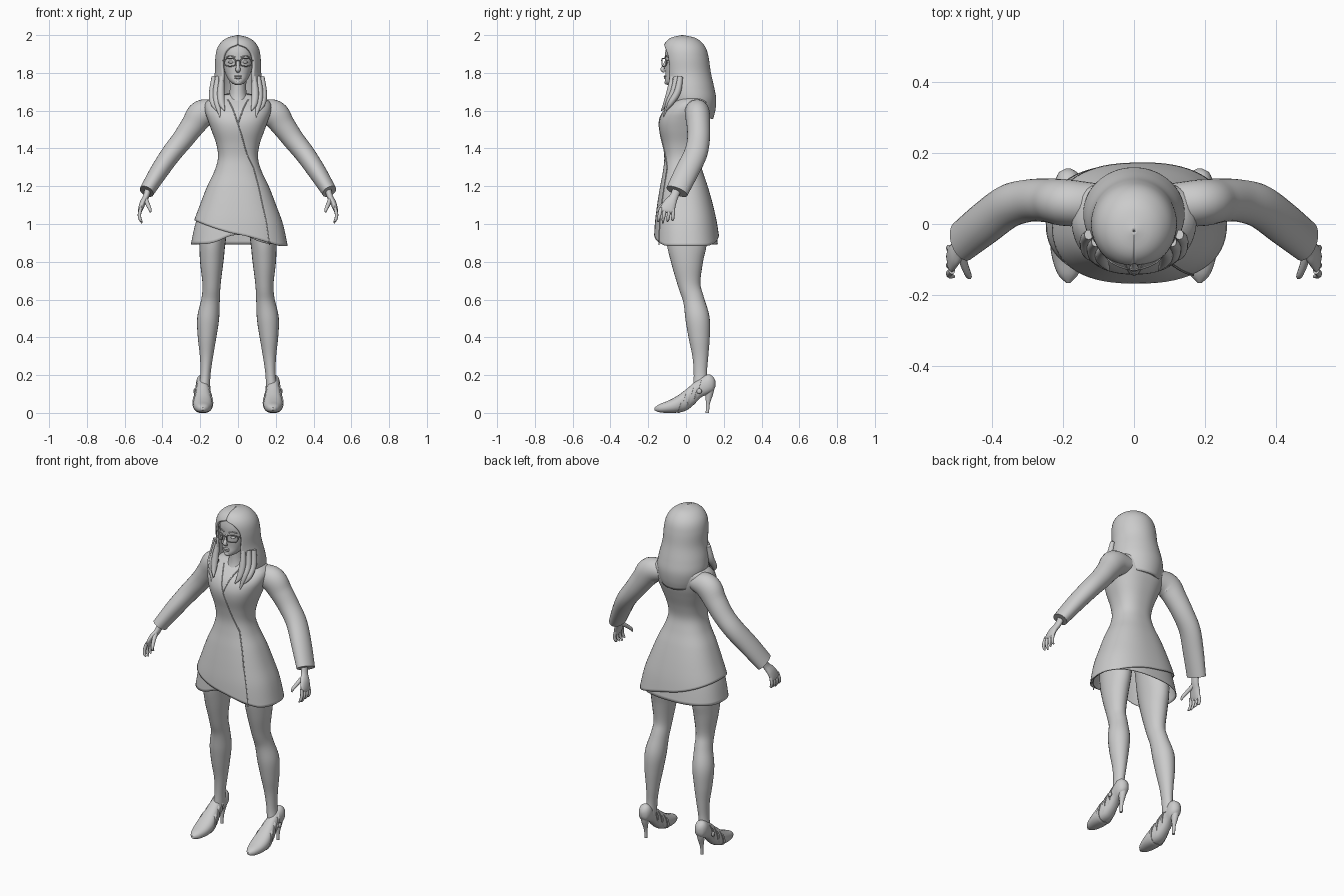
import bpy, bmesh, math
from mathutils import Vector

cube = bpy.data.objects.get("Cube")
if cube:
    bpy.data.objects.remove(cube)

clay = bpy.data.materials.new("plain_grey")
clay.use_nodes = True
clay.diffuse_color = (0.6, 0.6, 0.6, 1)
clay.node_tree.nodes["Principled BSDF"].inputs["Base Color"].default_value = (0.6, 0.6, 0.6, 1)


# --- helpers ---
def spline(keys, t):
    """Cubic interpolation of rows whose first value is the parameter."""
    i = 0
    while i < len(keys) - 2 and t > keys[i + 1][0]:
        i += 1
    a, b = keys[i], keys[i + 1]
    before, after = keys[max(i - 1, 0)], keys[min(i + 2, len(keys) - 1)]
    h = b[0] - a[0]
    s = min(max((t - a[0]) / h, 0), 1)
    out = []
    for k in range(1, len(a)):
        m = (b[k] - before[k]) / (b[0] - before[0]) * h
        n = (after[k] - a[k]) / (after[0] - a[0]) * h
        d = b[k] - a[k]
        out.append(a[k] + s * (m + s * (3 * d - 2 * m - n + s * (m + n - 2 * d))))
    return out


def power(v, p):
    return math.copysign(abs(v) ** (2 / p), v)


def finish(name, bm, mirror=False, thick=0):
    bmesh.ops.recalc_face_normals(bm, faces=bm.faces)
    mesh = bpy.data.meshes.new(name)
    bm.to_mesh(mesh)
    bm.free()
    mesh.materials.append(clay)
    ob = bpy.data.objects.new(name, mesh)
    bpy.context.collection.objects.link(ob)
    if mirror:
        ob.modifiers.new("Mirror", 'MIRROR')
    if thick:
        solid = ob.modifiers.new("Thickness", 'SOLIDIFY')
        solid.thickness = thick
    bpy.ops.object.select_all(action='DESELECT')
    ob.select_set(True)
    bpy.context.view_layer.objects.active = ob
    bpy.ops.object.shade_smooth_by_angle(angle=math.radians(45))
    return ob


def skin(name, rings, wrap=True, caps=True, **options):
    bm = bmesh.new()
    rows = [[bm.verts.new(p) for p in ring] for ring in rings]
    n = len(rows[0])
    for r, q in zip(rows, rows[1:]):
        for j in range(n if wrap else n - 1):
            bm.faces.new((r[j], r[(j + 1) % n], q[(j + 1) % n], q[j]))
    if caps:
        bm.faces.new(rows[0])
        bm.faces.new(rows[-1])
    return finish(name, bm, **options)


def surface(table, z, a, p=2, out=0):
    """Point on an upright body; table rows are z, half width, front y, back y."""
    w, front, back = spline(table, z)
    return Vector(((w + out) * power(math.sin(a), p),
                   (front + back) / 2 - ((back - front) / 2 + out) * power(math.cos(a), p), z))


def shell(name, table, bottom, top, p=2, rows=40, n=48, gap=None, ease=1, **options):
    rings = []
    for i in range(rows + 1):
        ring = []
        for j in range(n + 1 if gap else n):
            z, a = top, 0
            for _ in range(3 if gap else 1):
                g = gap(z) if gap else 0
                a = g + (math.tau - 2 * g) * j / n
                z = top + (bottom(a) - top) * (i / rows) ** ease
            ring.append(surface(table, z, a, p))
        rings.append(ring)
    return skin(name, rings, wrap=not gap, **options)


def sweep(name, stations, side=(0, 1, 0), n=20, p=2, steps=5, mirror=True):
    """Tube through rows of x, y, z, half thickness, half width along side."""
    keys = [(i, *s) for i, s in enumerate(stations)]
    count = (len(keys) - 1) * steps
    path = [spline(keys, i / steps) for i in range(count + 1)]
    rings = []
    for i, row in enumerate(path):
        c = Vector(row[:3])
        t = (Vector(path[min(i + 1, count)][:3]) - Vector(path[max(i - 1, 0)][:3])).normalized()
        v = (Vector(side) - t * t.dot(Vector(side))).normalized()
        u = t.cross(v)
        angles = [math.tau * j / n for j in range(n)]
        rings.append([c + u * row[3] * power(math.cos(a), p) + v * row[4] * power(math.sin(a), p)
                      for a in angles])
    return skin(name, rings, mirror=mirror)


def line(name, points, r, mirror=False):
    return sweep(name, [(*p, r, r) for p in points], side=(0.1, 1, 0.2), n=6, steps=3, mirror=mirror)


def blob(name, at, size, mirror=False):
    bm = bmesh.new()
    bmesh.ops.create_uvsphere(bm, u_segments=16, v_segments=10, radius=1)
    for v in bm.verts:
        v.co = Vector([c + s * k for c, s, k in zip(at, size, v.co)])
    return finish(name, bm, mirror)


# --- coat with slanted hem, and skirt below ---
body = [(0.86, .268, -.172, .185), (1.0, .238, -.165, .165), (1.1, .202, -.153, .143),
        (1.2, .163, -.137, .115), (1.28, .125, -.122, .088), (1.35, .106, -.115, .072),
        (1.42, .114, -.124, .083), (1.5, .142, -.141, .108), (1.55, .16, -.14, .123),
        (1.6, .175, -.118, .13), (1.645, .17, -.075, .125), (1.67, .13, -.045, .108),
        (1.69, .06, -.03, .075)]


def coat_hem(a):
    return max(.885, .945 - .3 * .25 * math.sin(a))


def skirt_hem(a):
    return .893 + .05 * math.exp(-(math.sin(a) / .35) ** 2) * (math.cos(a) > 0)


shell("coat", body, coat_hem, 1.69, p=2.4, rows=56, n=64, caps=False, thick=.006)
under = [(z, w - .012, f + .012, b - .012) for z, w, f, b in body]
shell("skirt", under, skirt_hem, 1.3, p=2.4, n=64, rows=24, caps=False, thick=.004)


def trim(name, points, mirror=False):
    line(name, [surface(body, z, a, 2.4, .001) for a, z in points], .003, mirror)


trim("coat_overlap_edge", [(.62, .89), (.62, 1.0), (.63, 1.1), (.66, 1.2), (.7, 1.3)])
trim("lapel_edges", [(0, 1.53), (.05, 1.57), (.13, 1.62), (.3, 1.66)], True)
trim("wrap_edge", [(0, 1.53), (.12, 1.46), (.35, 1.38), (.7, 1.3)])

# --- sleeves, hands ---
sweep("sleeves", [(.11, .055, 1.60, .055, .06), (.19, .06, 1.583, .074, .066),
                  (.24, .066, 1.52, .064, .062), (.295, .066, 1.445, .057, .06),
                  (.355, .05, 1.37, .053, .062), (.42, .003, 1.275, .048, .063),
                  (.484, -.048, 1.172, .04, .06)], n=28)
sweep("palms", [(.475, -.045, 1.19, .018, .024), (.487, -.064, 1.145, .016, .023),
                (.505, -.085, 1.11, .016, .034), (.517, -.1, 1.075, .012, .038),
                (.519, -.105, 1.06, .006, .03)])
for i, name in enumerate(("index", "middle", "ring", "little")):
    y = -.132 + .021 * i
    tip = 1.005 + .008 * abs(i - 1)
    sweep(name + "_fingers", [(.514, y, 1.085, .009, .01), (.522, y - .008 + .003 * i, 1.05, .009, .0095),
                              (.518, y - .014 + .004 * i, 1.025, .008, .008),
                              (.508, y - .016 + .004 * i, tip, .004, .004)], n=10, steps=3)
sweep("thumbs", [(.49, -.078, 1.135, .012, .014), (.478, -.118, 1.105, .011, .011),
                 (.467, -.145, 1.08, .009, .009), (.463, -.152, 1.062, .004, .004)], n=10, steps=3)

# --- legs ---
sweep("legs", [(.115, 0, 1.1, .08, .1), (.134, .004, .92, .07, .108), (.139, .006, .8, .062, .085),
               (.14, .017, .68, .048, .06), (.145, .04, .6, .049, .056), (.158, .061, .5, .058, .064),
               (.164, .07, .4, .049, .056), (.167, .076, .3, .035, .042),
               (.172, .076, .21, .027, .035), (.178, .078, .14, .03, .04)], n=24)

# --- pointed high heeled shoes: y, sole, top, half width ---
last = [(-.166, .014, .028, .006), (-.145, .004, .044, .027), (-.1, 0, .062, .044),
        (-.05, .001, .088, .051), (0, .012, .124, .045), (.04, .042, .158, .037),
        (.08, .082, .186, .034), (.12, .1, .204, .036), (.147, .118, .188, .025),
        (.156, .14, .168, .008)]


def foot_ring(y, out=0, tilt=0):
    sole, top, w = spline(last, y)
    points = []
    for k in range(24):
        a = math.tau * k / 24
        points.append((.186 + (w + out) * power(math.cos(a), 2.4), y + tilt * math.sin(a),
                       (sole + top) / 2 + ((top - sole) / 2 + out) * power(math.sin(a), 2.2)))
    return points


lo, hi = last[0][0], last[-1][0]
skin("shoes", [foot_ring(lo + (hi - lo) * i / 36) for i in range(37)], mirror=True)
sweep("shoe_heels", [(.186, .122, .135, .026, .03), (.186, .122, .1, .019, .022),
                     (.186, .116, .05, .01, .011), (.186, .113, 0, .008, .009)], n=14)
for name, y in (("toe_straps", -.02), ("instep_straps", .02), ("ankle_straps", .06)):
    ends = [(y - .007, -.004), (y - .007, .006), (y + .007, .006), (y + .007, -.004)]
    skin(name, [foot_ring(v, out, .018) for v, out in ends], caps=False, mirror=True)
blob("strap_buckles", (.229, .07, .115), (.007, .014, .014), True)

# --- neck and head ---
neck = [(1.52, .04, -.125, .03), (1.6, .06, -.1, .06), (1.65, .056, -.066, .06),
        (1.7, .044, -.055, .05), (1.8, .046, -.055, .06)]
shell("neck", neck, lambda a: 1.52, 1.8, rows=16)
head = [(1.735, .012, -.095, -.06), (1.742, .028, -.108, -.03), (1.76, .047, -.112, .01),
        (1.79, .064, -.108, .05), (1.83, .078, -.109, .085), (1.87, .086, -.11, .1),
        (1.92, .085, -.108, .1), (1.96, .066, -.09, .075), (1.982, .02, -.04, .03)]
shell("head", head, lambda a: 1.735, 1.982, p=2.2, rows=30)
sweep("nose", [(0, -.104, 1.868, .006, .007), (0, -.115, 1.84, .008, .009),
               (0, -.124, 1.818, .011, .013), (0, -.112, 1.805, .006, .01)],
      side=(1, 0, 0), n=12, mirror=False)
blob("upper_lip", (0, -.11, 1.782), (.022, .008, .005))
blob("lower_lip", (0, -.109, 1.774), (.019, .008, .006))
blob("chin", (0, -.1, 1.75), (.02, .014, .013))
blob("eyes", (.036, -.1, 1.857), (.016, .009, .007), True)
line("eyebrows", [(.015, -.11, 1.882), (.04, -.106, 1.89), (.062, -.093, 1.883)], .0035, True)

# --- glasses ---
rim = []
for k in range(25):
    a = math.tau * k / 24
    x = .042 + .029 * power(math.cos(a), 3.2)
    rim.append((x, -.128 + 5 * x * x, 1.856 + .021 * power(math.sin(a), 3)))
line("glasses_rims", rim, .0028, True)
line("glasses_bridge", [(-.014, -.127, 1.862), (0, -.13, 1.866), (.014, -.127, 1.862)], .0028)
line("glasses_arms", [(.07, -.103, 1.866), (.088, -.07, 1.866), (.092, .01, 1.862)], .003, True)

# --- long hair, open around the face ---
locks = [(1.55, .11, -.07, .142), (1.6, .13, -.085, .155), (1.66, .143, -.1, .16),
         (1.72, .138, -.112, .15), (1.8, .123, -.12, .132), (1.88, .12, -.125, .12),
         (1.93, .11, -.122, .106), (1.965, .087, -.106, .08), (1.988, .052, -.075, .042),
         (2.0, .004, -.024, -.016)]
opening = [(1.55, .1), (1.62, .105), (1.7, .09), (1.78, .08), (1.85, .084), (1.9, .074),
           (1.935, .045), (1.955, 0), (2.0, 0)]


def face_gap(z):
    return math.asin(min(max(spline(opening, z)[0], 0) / spline(locks, z)[0], .9))


shell("hair", locks, lambda a: 1.575 - .02 * math.cos(a) * -1, 2.0, rows=48, n=56,
      gap=face_gap, ease=1.5, caps=False, thick=.014)
for i, (x, end) in enumerate(((.085, 1.6), (.108, 1.565), (.128, 1.6))):
    sweep("front_lock_%d" % (i + 1), [(x, -.07 + .02 * i, 1.78, .012, .014),
                                      (x + .006, -.085 + .02 * i, 1.7, .019, .018),
                                      (x + .002, -.105 + .012 * i, 1.64, .017, .015),
                                      (x - .014, -.13 + .012 * i, end, .003, .003)], n=12)
